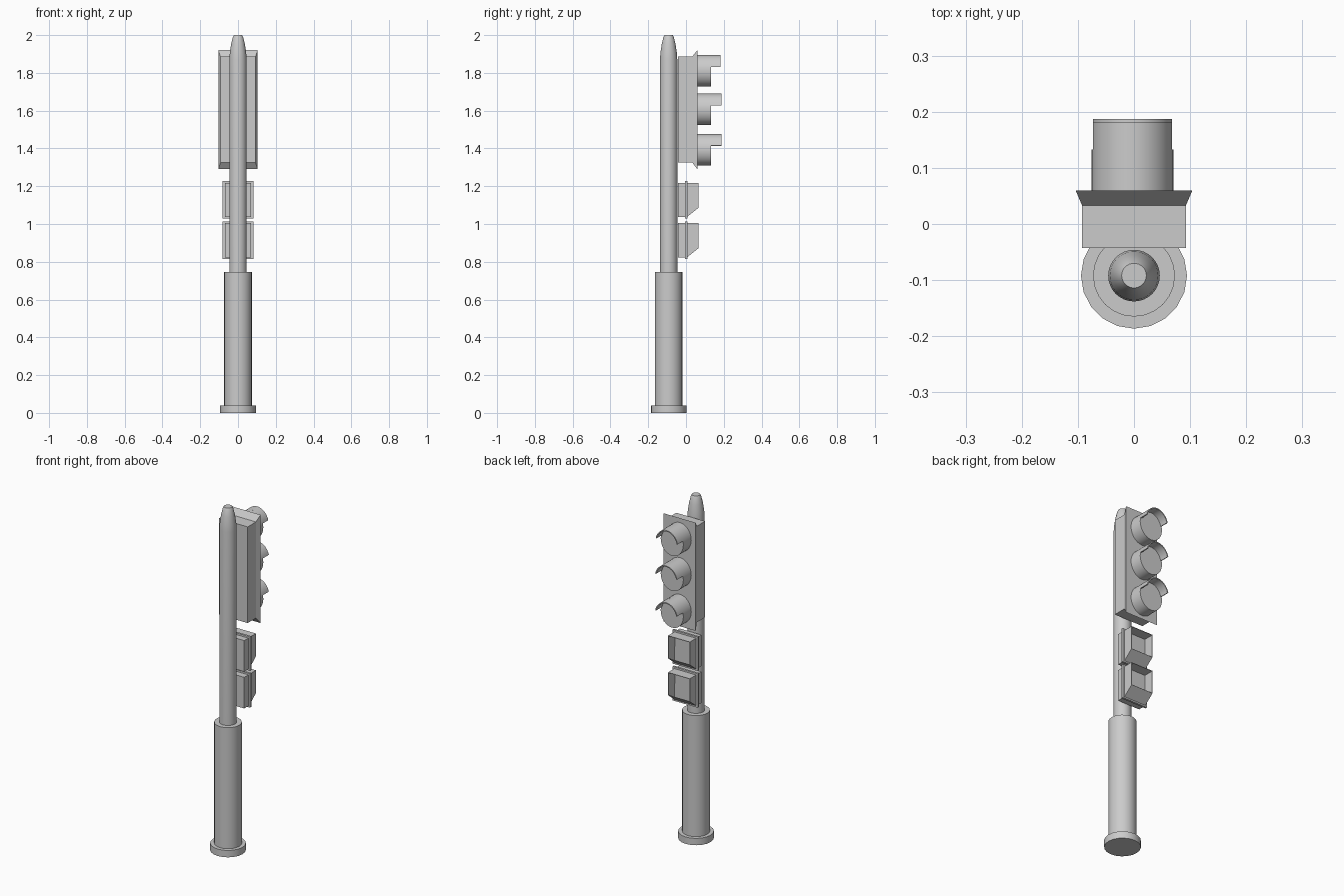
import bpy, bmesh, math
from mathutils import Vector

if "Cube" in bpy.data.objects:
    bpy.data.objects.remove(bpy.data.objects["Cube"])

POLE_Y = -0.092

grey = bpy.data.materials.new("light_grey")
grey.use_nodes = True
COLOUR = (0.6, 0.6, 0.6, 1)
grey.diffuse_color = COLOUR
grey.node_tree.nodes["Principled BSDF"].inputs["Base Color"].default_value = COLOUR


def finish(name, bm, smooth=True):
    """Turn a bmesh into a named, coloured object."""
    bmesh.ops.recalc_face_normals(bm, faces=bm.faces)
    mesh = bpy.data.meshes.new(name)
    bm.to_mesh(mesh)
    bm.free()
    mesh.materials.append(grey)
    obj = bpy.data.objects.new(name, mesh)
    bpy.context.collection.objects.link(obj)
    if smooth:
        bpy.ops.object.select_all(action='DESELECT')
        obj.select_set(True)
        bpy.context.view_layer.objects.active = obj
        bpy.ops.object.shade_smooth_by_angle(angle=math.radians(35))
    return obj


def loft(name, rings, smooth=True):
    """Bridge closed rings of points and cap both ends."""
    bm = bmesh.new()
    loops = [[bm.verts.new(p) for p in ring] for ring in rings]
    n = len(loops[0])
    for a, b in zip(loops, loops[1:]):
        for i in range(n):
            j = (i + 1) % n
            bm.faces.new((a[i], a[j], b[j], b[i]))
    bm.faces.new(loops[0])
    bm.faces.new(loops[-1])
    return finish(name, bm, smooth)


def turned(name, profile, sides):
    """Upright turned part on the pole axis from (radius, z) pairs."""
    angles = [math.tau * i / sides for i in range(sides)]
    return loft(name, [[(r * math.cos(a), POLE_Y + r * math.sin(a), z) for a in angles]
                       for r, z in profile])


def rect(half_w, y, z0, z1):
    return [(-half_w, y, z0), (half_w, y, z0), (half_w, y, z1), (-half_w, y, z1)]


def box(name, half_w, y0, y1, z0, z1):
    return loft(name, [rect(half_w, y0, z0, z1), rect(half_w, y1, z0, z1)], False)


# Post: foot flange, thick sleeve, slim pole with rounded tip
turned("foot_flange", [(0.0945, 0), (0.0945, 0.04)], 20)
turned("post_sleeve", [(0.073, 0.04), (0.073, 0.745)], 24)
turned("pole", [(0.046, 0.745), (0.046, 1.87), (0.043, 1.91), (0.036, 1.955),
                (0.028, 1.988), (0.022, 2.0)], 32)

# Signal housing with flared rim
loft("signal_housing", [rect(0.0925, -0.043, 1.326, 1.886),
                        rect(0.0925, 0.033, 1.326, 1.886),
                        rect(0.104, 0.06, 1.29, 1.92)], False)


def ellipse(cx, cz, rx, rz, y, angles):
    return [(cx + rx * math.cos(a), y, cz + rz * math.sin(a)) for a in angles]


# Three lamps, each a drum with a curved hood over its upper part
RX, RZ, WALL = 0.073, 0.083, 0.006
full = [math.tau * i / 32 for i in range(32)]
start = math.radians(15)
arc = [start + (math.pi - 2 * start) * i / 18 for i in range(19)]
for label, cz, tip in (("top", 1.811, 0.182), ("middle", 1.607, 0.187), ("bottom", 1.393, 0.187)):
    cx = -0.003
    loft(label + "_lamp", [ellipse(cx, cz, RX, RZ, y, full) for y in (0.058, 0.133)])
    loft(label + "_hood", [ellipse(cx, cz, RX, RZ, y, arc) +
                           ellipse(cx, cz, RX - WALL, RZ - WALL, y, arc[::-1])
                           for y in (0.13, tip)])


def visor(name, z0, z1):
    """Open hood with a sloping floor."""
    bm = bmesh.new()
    back = [bm.verts.new(p) for p in rect(0.07, 0.005, z0, z1)]
    front = [bm.verts.new(p) for p in rect(0.07, 0.065, z0 + 0.048, z1)]
    for i in range(4):
        j = (i + 1) % 4
        bm.faces.new((back[i], back[j], front[j], front[i]))
    obj = finish(name, bm, False)
    wall = obj.modifiers.new("wall", 'SOLIDIFY')
    wall.thickness = 0.004
    wall.offset = -1


# Two crossing signals: case, rim plate and visor
for label, z0 in (("upper", 1.037), ("lower", 0.823)):
    z1 = z0 + 0.181
    box(label + "_crossing_case", 0.07, -0.043, 0, z0, z1)
    box(label + "_crossing_rim", 0.081, -0.005, 0.007, z0 - 0.007, z1 + 0.01)
    visor(label + "_crossing_visor", z0, z1)
